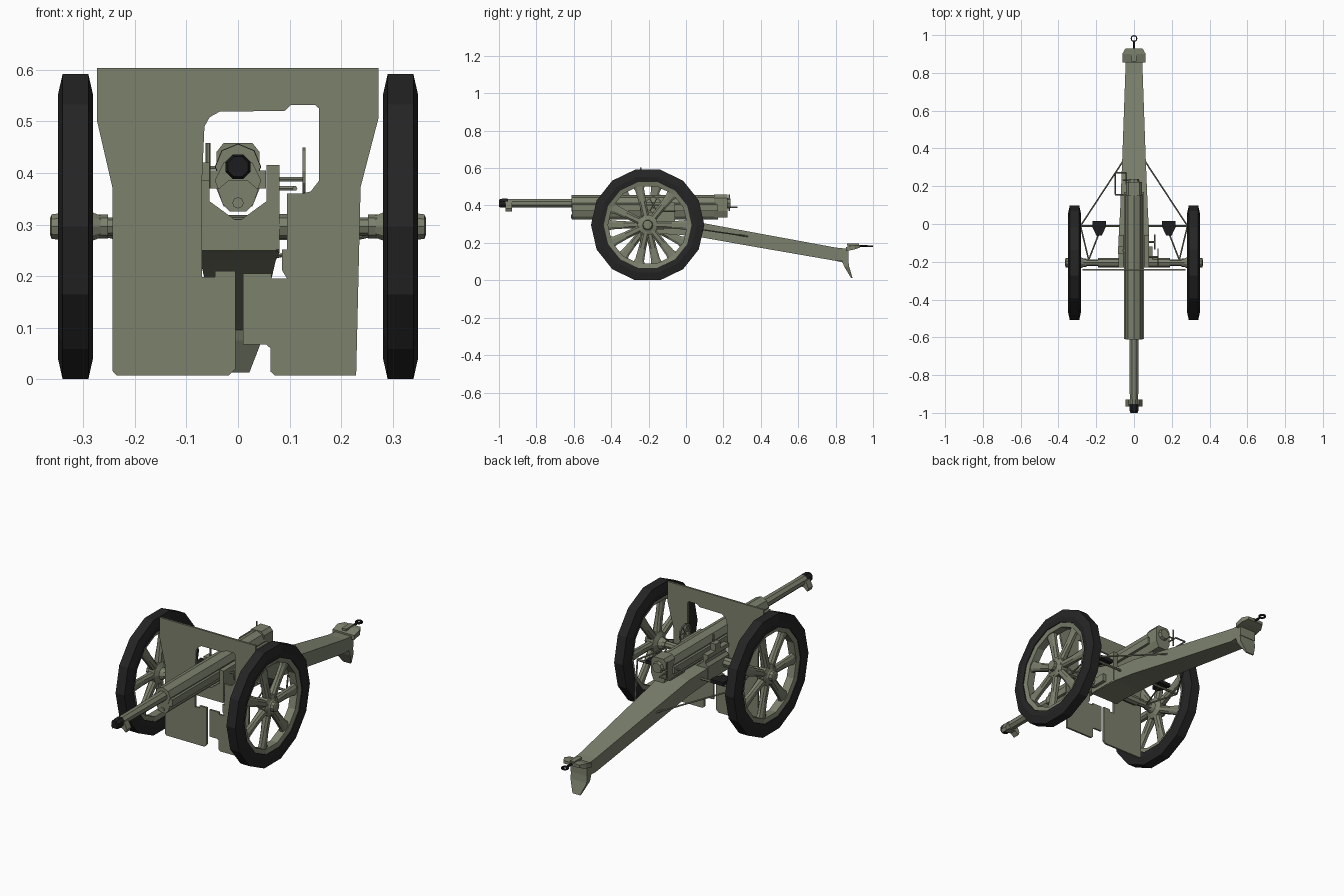
import bpy, bmesh, math
from mathutils import Vector, Matrix


def material(name, rgb):
    m = bpy.data.materials.new(name)
    m.diffuse_color = (*rgb, 1)
    return m


OLIVE = material("olive_paint", (0.2, 0.218, 0.152))
RUBBER = material("black_rubber", (0.018, 0.018, 0.018))
STEEL = material("dark_steel", (0.012, 0.012, 0.013))


def loft(name, sections, mat=OLIVE, closed=False):
    """Skin a list of equal-length point rings; cap the ends unless closed."""
    bm = bmesh.new()
    rings = [[bm.verts.new(p) for p in s] for s in sections]
    n = len(rings[0])
    pairs = list(zip(rings, rings[1:])) + ([(rings[-1], rings[0])] if closed else [])
    for a, b in pairs:
        for i in range(n):
            j = (i + 1) % n
            bm.faces.new((a[i], a[j], b[j], b[i]))
    if not closed:
        bm.faces.new(rings[0])
        bm.faces.new(rings[-1])
    bmesh.ops.recalc_face_normals(bm, faces=bm.faces)
    me = bpy.data.meshes.new(name)
    bm.to_mesh(me)
    bm.free()
    me.materials.append(mat)
    ob = bpy.data.objects.new(name, me)
    bpy.context.collection.objects.link(ob)
    return ob


def box(name, x, y, z, mat=OLIVE):
    return loft(name, [[(a, y[0], z[0]), (a, y[1], z[0]), (a, y[1], z[1]), (a, y[0], z[1])] for a in x], mat)


def prism_y(name, prof, y0, y1, mat=OLIVE):
    return loft(name, [[(x, y, z) for x, z in prof] for y in (y0, y1)], mat)


def prism_x(name, prof, x0, x1, mat=OLIVE):
    return loft(name, [[(x, y, z) for y, z in prof] for x in (x0, x1)], mat)


def lathe(name, prof, centre, axis, n, mat=OLIVE, closed=False, phase=0.0):
    """prof holds (radius, distance along axis)."""
    c = Vector(centre)
    rings = []
    for r, d in prof:
        ring = []
        for i in range(n):
            a = phase + 2 * math.pi * i / n
            u, v = r * math.cos(a), r * math.sin(a)
            ring.append(c + Vector({'x': (d, u, v), 'y': (u, d, v), 'z': (u, v, d)}[axis]))
        rings.append(ring)
    return loft(name, rings, mat, closed)


def rod(name, p, q, r=0.004, mat=OLIVE, n=6):
    p, q = Vector(p), Vector(q)
    rot = (q - p).to_track_quat('Z', 'Y').to_matrix()
    ring = [rot @ Vector((r * math.cos(2 * math.pi * i / n), r * math.sin(2 * math.pi * i / n), 0)) for i in range(n)]
    return loft(name, [[p + v for v in ring], [q + v for v in ring]], mat)


# Wheels
WY, WZ = -0.205, 0.296
for side, s in (("right", 1), ("left", -1)):
    c = (s * 0.315, WY, WZ)
    lathe(side + "_tyre", [(0.303, -0.025), (0.303, 0.025), (0.262, 0.034), (0.235, 0.03),
                           (0.235, -0.03), (0.262, -0.034)], c, 'x', 14, RUBBER, True)
    lathe(side + "_rim", [(0.238, -0.026), (0.238, 0.026), (0.212, 0.02), (0.212, -0.02)], c, 'x', 14, OLIVE, True)
    lathe(side + "_hub", [(0.022, -0.05), (0.03, -0.03), (0.055, -0.018), (0.055, 0.018), (0.032, 0.025),
                          (0.027, 0.03), (0.025, 0.046), (0.018, 0.049)] if s > 0 else
          [(0.022, 0.05), (0.03, 0.03), (0.055, 0.018), (0.055, -0.018), (0.032, -0.025),
           (0.027, -0.03), (0.025, -0.046), (0.018, -0.049)], c, 'x', 10)
    for k in range(7):
        a = 2 * math.pi * k / 7 + (0 if s > 0 else math.pi)
        rad, tan = Vector((0, math.cos(a), math.sin(a))), Vector((0, -math.sin(a), math.cos(a)))
        secs = []
        for r, w, t in ((0.04, 0.018, 0.02), (0.13, 0.02, 0.015), (0.19, 0.024, 0.015), (0.222, 0.034, 0.016)):
            m = Vector(c) + rad * r
            secs.append([m + tan * (w * i) + Vector((t * j, 0, 0)) for i, j in
                         ((-1, -.5), (-.5, -1), (.5, -1), (1, -.5), (1, .5), (.5, 1), (-.5, 1), (-1, .5))])
        loft(side + "_spoke", secs)
        rod(side + "_hub_bolt", Vector(c) + rad * 0.043, Vector(c) + rad * 0.043 + Vector((s * 0.024, 0, 0)), 0.005)

# Axle with thicker collars beside the wheels
lathe("axle", [(0.018, -0.3), (0.018, 0.3)], (0, WY, WZ), 'x', 8)
for s in (-1, 1):
    lathe("axle_collar", [(0.023, -0.01), (0.023, 0.01)], (s * 0.262, WY, WZ), 'x', 8)
    lathe("axle_sleeve", [(0.024, -0.06), (0.024, 0.06)], (s * 0.13, WY, WZ), 'x', 8)

# Shield with its window and lower slot
prism_y("shield", [
    (-.273, .603), (-.273, .5), (-.243, .37), (-.243, .016), (-.235, .007), (-.018, .007), (-.005, .02),
    (-.005, .21), (-.045, .21), (-.045, .198), (-.07, .198), (-.07, .38), (-.065, .49), (-.055, .508),
    (-.035, .519), (.09, .52), (.103, .532), (.149, .532), (.157, .525), (.157, .385), (.141, .364),
    (.125, .36), (.095, .36), (.095, .252), (.085, .252), (.085, .212), (.095, .195), (.065, .195),
    (.065, .205), (.01, .205), (.01, .067), (.055, .067), (.063, .06), (.063, .015), (.072, .007),
    (.229, .007), (.237, .345), (.237, .37), (.272, .505), (.272, .603)], -0.247, -0.237)

# Gun tube, jacket, muzzle
BZ = 0.412
lathe("barrel", [(0.024, -0.97), (0.026, -0.58)], (0, 0, BZ), 'y', 8, phase=math.pi / 8)
lathe("muzzle_tip", [(0.016, -0.94), (0.026, -0.955), (0.026, -0.985), (0.021, -1.0)], (0, 0, BZ), 'y', 8, STEEL, phase=math.pi / 8)
prism_y("muzzle_collar", [(-.028, .42), (-.045, .385), (-.038, .368), (-.018, .385), (.018, .385),
                          (.038, .368), (.045, .385), (.028, .42)], -0.965, -0.93)
lathe("barrel_jacket", [(0.044, -0.612), (0.045, -0.3), (0.045, 0.16)], (0, 0, BZ), 'y', 8)
lathe("muzzle_bore", [(0.012, -0.001), (0.012, 0.001)], (0, -1.0, BZ), 'y', 8, STEEL)

# Recoil cradle under the tube
prism_y("recoil_cradle", [(-.054, .405), (-.054, .37), (-.04, .37), (-.03, .34), (-.016, .325), (.016, .325),
                          (.03, .34), (.04, .37), (.054, .37), (.054, .405)], -0.61, 0.17)
rod("recoil_cap", (0, -0.615, 0.342), (0, -0.6, 0.342), 0.011, n=8)

# Breech block and its levers
prism_y("breech", [(-.028, .458), (-.042, .44), (-.042, .37), (-.028, .335), (.028, .335),
                   (.042, .37), (.042, .44), (.028, .458)], 0.15, 0.222)
lathe("breech_plug", [(0.03, 0.22), (0.026, 0.238)], (0, 0, BZ), 'y', 8)
rod("breech_lever", (-0.057, 0.232, 0.37), (-0.057, 0.232, 0.458))
rod("breech_lever_pin", (-0.057, 0.232, 0.41), (0, 0.232, 0.41))
for p, q in (((-.04, .155, .39), (-.1, .155, .39)), ((-.1, .155, .39), (-.1, .272, .39)),
             ((-.1, .272, .39), (-.04, .272, .39))):
    rod("guard_rail", p, q)
rod("guard_rail_brace", (-0.04, 0.272, 0.39), (-0.04, 0.21, 0.39))

# Carriage saddle with V shaped bed
prism_y("saddle", [(-.082, .252), (.08, .252), (.08, .415), (.055, .415), (.055, .345), (0, .305),
                   (-.055, .345), (-.055, .385), (-.082, .385), (-.082, .365), (-.07, .355),
                   (-.07, .34), (-.082, .325)], -0.23, -0.06)
box("saddle_bracket", (0.08, 0.098), (-0.2, -0.12), (0.27, 0.31))
rod("sight_post", (-0.058, -0.14, 0.37), (-0.058, -0.14, 0.458), 0.005)
box("sight_mount", (-0.084, -0.055), (-0.16, -0.12), (0.385, 0.42))

# Box trail tapering to the rear
trail = [(-.23, .075, .25, .31), (-.05, .08, .245, .318), (.08, .073, .23, .308),
         (.35, .062, .182, .258), (.8, .046, .104, .175), (.87, .046, .11, .168)]
loft("trail", [[(-w, y, a), (w, y, a), (w, y, b), (-w, y, b)] for y, w, a, b in trail])

# Spade, end cap and towing eye
prism_x("spade_web", [(.8, .104), (.84, .095), (.885, .013), (.862, .12), (.87, .16), (.82, .165)], -0.02, 0.02)
loft("spade_blade", [[(-w, y0, z), (w, y0, z), (w, y1, z), (-w, y1, z)] for w, y0, y1, z in
                     ((.022, .882, .89, .013), (.046, .845, .872, .075), (.046, .828, .866, .12))])
loft("trail_end_cap", [[(-w, y, a), (w, y, a), (w, y, b), (-w, y, b)] for y, w, a, b in
                       ((.855, .062, .155, .178), (.9, .062, .165, .19), (.93, .045, .175, .19))])
box("tow_bracket", (-0.012, 0.012), (0.86, 0.925), (0.185, 0.196))
rod("tow_rod", (0, 0.87, 0.183), (0, 0.97, 0.183), 0.006, STEEL)
lathe("tow_eye", [(0.018, -.004), (0.018, .004), (0.012, .004), (0.012, -.004)], (0, 0.982, 0.183), 'z', 12, STEEL, True)

# Crew seats, cross bar and stays
rod("seat_bar", (-0.283, -0.01, 0.285), (0.283, -0.01, 0.285), 0.006)
for s in (-1, 1):
    seat = [(-.036, .015), (.036, .015), (.036, -.015), (.015, -.06), (-.015, -.06), (-.036, -.015)]
    loft("seat", [[(s * .185 + x, y, z) for x, y in seat] for z in (0.292, 0.31)], STEEL)
    rod("trail_stay", (s * 0.283, -0.01, 0.285), (s * 0.06, 0.33, 0.235))
    rod("outer_axle_stay", (s * 0.283, -0.01, 0.285), (s * 0.24, -0.19, 0.29))
    rod("inner_axle_stay", (s * 0.17, -0.01, 0.285), (s * 0.24, -0.19, 0.29))

# Laying handwheels on the right side
lathe("elevating_wheel", [(.046, -.003), (.046, .003), (.038, .003), (.038, -.003)], (0.128, -0.175, 0.403), 'x', 12, OLIVE, True)
for a in range(3):
    d = Vector((0, math.cos(a * math.pi / 3), math.sin(a * math.pi / 3))) * 0.042
    rod("elevating_wheel_spoke", Vector((0.128, -0.175, 0.403)) - d, Vector((0.128, -0.175, 0.403)) + d, 0.003)
rod("elevating_shaft", (0.07, -0.175, 0.388), (0.13, -0.175, 0.388), 0.005)
rod("traverse_shaft", (0.07, -0.095, 0.37), (0.112, -0.095, 0.37), 0.005)
rod("traverse_handle", (0.11, -0.135, 0.37), (0.11, -0.055, 0.37), 0.005)
